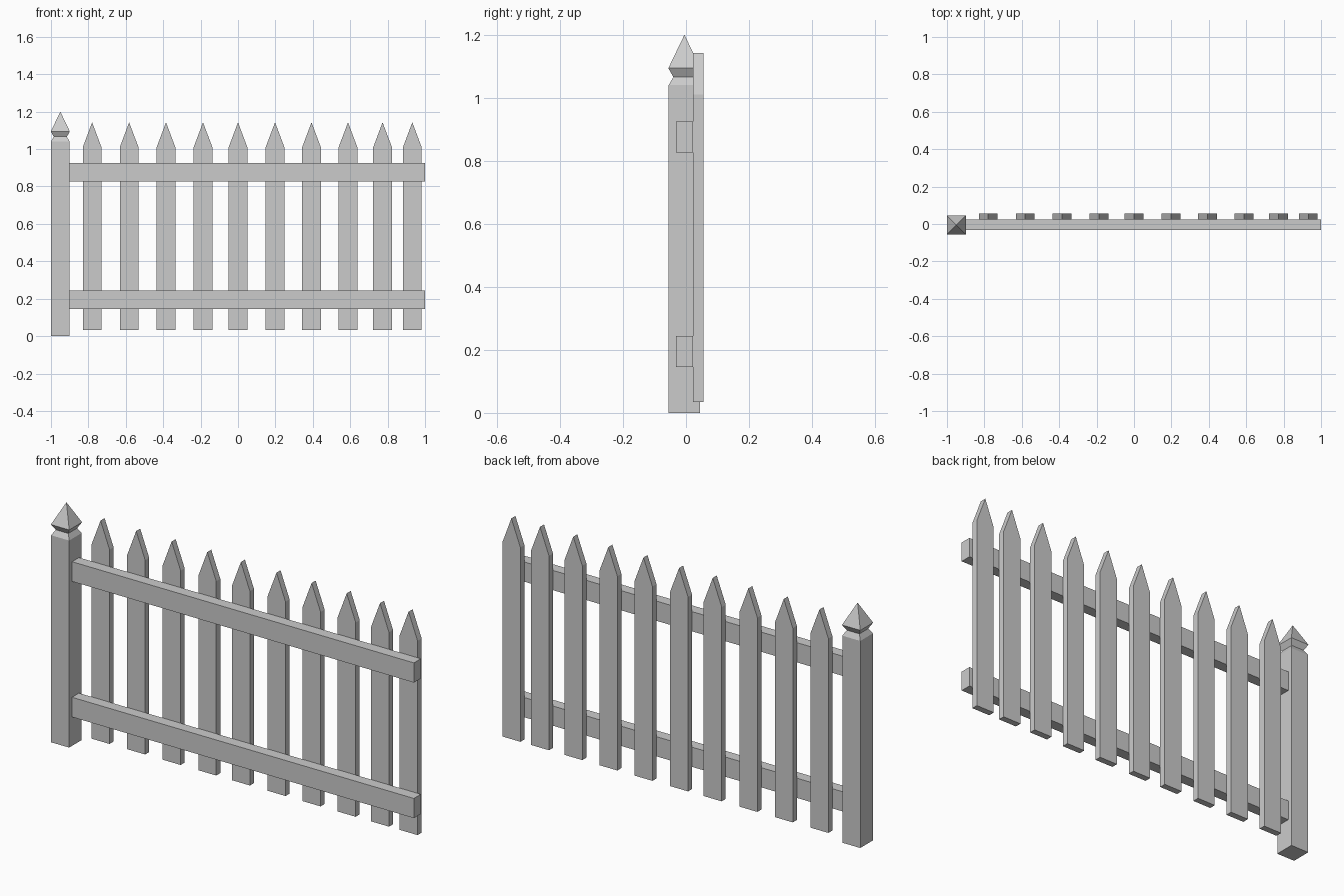
import bpy, bmesh

if "Cube" in bpy.data.objects:
    bpy.data.objects.remove(bpy.data.objects["Cube"])


def make_object(name, bm):
    bmesh.ops.recalc_face_normals(bm, faces=bm.faces)
    mesh = bpy.data.meshes.new(name)
    bm.to_mesh(mesh)
    bm.free()
    obj = bpy.data.objects.new(name, mesh)
    bpy.context.collection.objects.link(obj)
    return obj


def prism(name, profile, y0, y1):
    """Extrude an x-z outline from y0 to y1."""
    bm = bmesh.new()
    face = bm.faces.new([bm.verts.new((x, y0, z)) for x, z in profile])
    ext = bmesh.ops.extrude_face_region(bm, geom=[face])
    moved = [v for v in ext["geom"] if isinstance(v, bmesh.types.BMVert)]
    bmesh.ops.translate(bm, verts=moved, vec=(0, y1 - y0, 0))
    return make_object(name, bm)


# Square post with a necked, pyramid-topped finial: (half width, z) sections
def post(name, cx, cy, sections, tip):
    bm = bmesh.new()
    rings = [[bm.verts.new((cx + sx * h, cy + sy * h, z))
              for sx, sy in ((-1, -1), (1, -1), (1, 1), (-1, 1))]
             for h, z in sections]
    bm.faces.new(rings[0])
    for a, b in zip(rings, rings[1:]):
        for i in range(4):
            j = (i + 1) % 4
            bm.faces.new((a[i], a[j], b[j], b[i]))
    apex = bm.verts.new((cx, cy, tip))
    for i in range(4):
        bm.faces.new((rings[-1][i], rings[-1][(i + 1) % 4], apex))
    return make_object(name, bm)


post("post", -0.95, -0.005,
     [(0.05, 0), (0.05, 1.04), (0.035, 1.066), (0.051, 1.094)], 1.2)

# Horizontal rails
for name, z in (("lower_rail", 0.145), ("upper_rail", 0.826)):
    prism(name, [(-0.9, z), (1, z), (1, z + 0.099), (-0.9, z + 0.099)],
          -0.032, 0.023)

# Pointed pickets on the back of the rails
centres = (-0.78, -0.582, -0.385, -0.187, 0, 0.198, 0.393, 0.588, 0.773, 0.932)
for i, x in enumerate(centres, 1):
    prism(f"picket_{i}",
          [(x - 0.05, 0.034), (x + 0.05, 0.034), (x + 0.05, 1.01),
           (x, 1.143), (x - 0.05, 1.01)], 0.023, 0.055)
